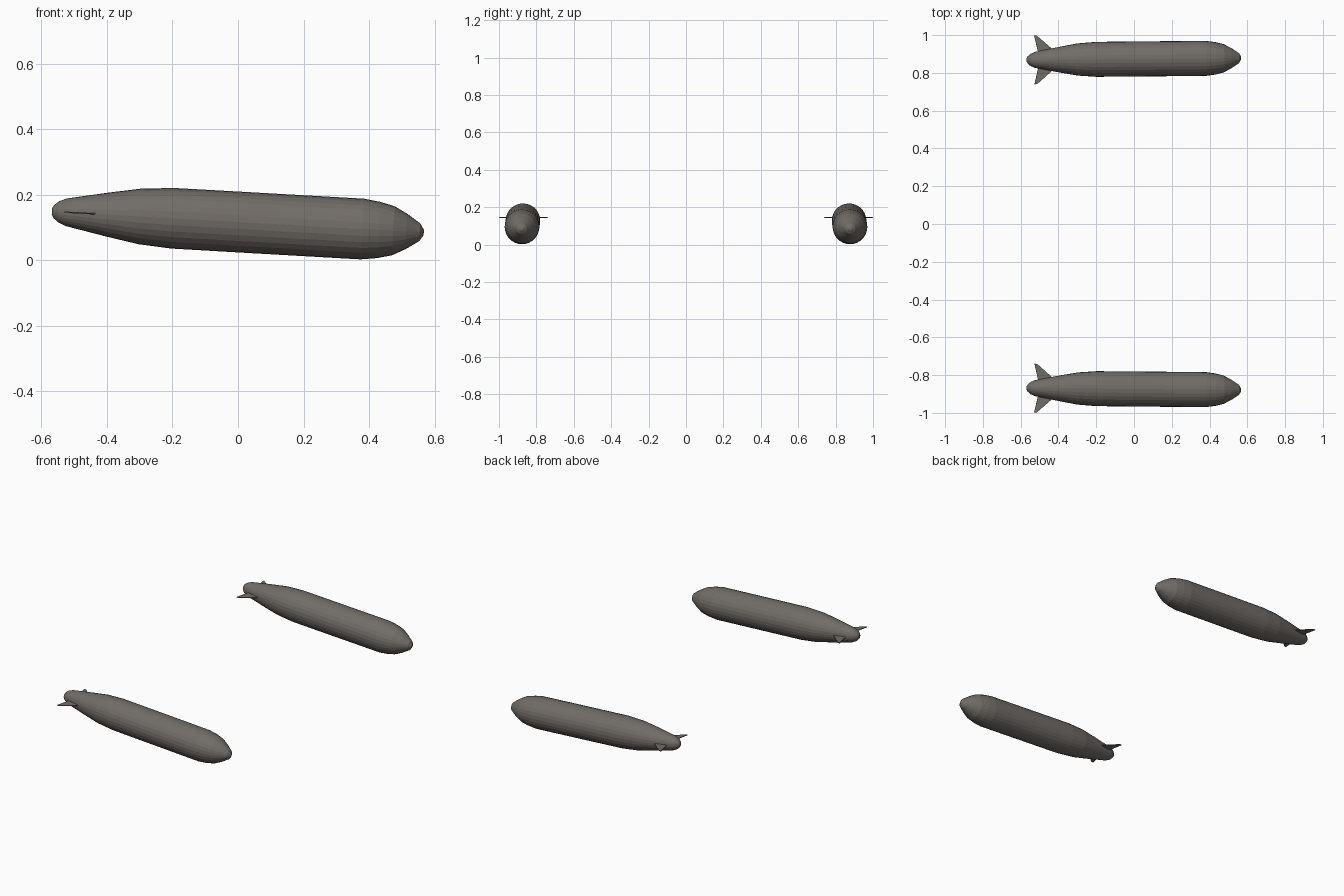
import bpy, bmesh, math
from mathutils import Matrix, Vector

if "Cube" in bpy.data.objects:
    bpy.data.objects.remove(bpy.data.objects["Cube"])

SIDES = 28
# (distance along axis, radius), tail to nose
PROFILE = [(-0.569, 0.010), (-0.563, 0.020), (-0.549, 0.032), (-0.526, 0.042),
           (-0.40, 0.067), (-0.30, 0.085), (-0.20, 0.0925), (0.0, 0.0928),
           (0.38, 0.0928), (0.43, 0.086), (0.475, 0.075), (0.515, 0.054),
           (0.556, 0.027), (0.568, 0.008)]

metal = bpy.data.materials.new("dark_warm_grey")
metal.diffuse_color = (0.165, 0.150, 0.136, 1)
metal.use_nodes = True
metal.node_tree.nodes["Principled BSDF"].inputs["Base Color"].default_value = metal.diffuse_color


def make_object(name, bm, matrix):
    bmesh.ops.recalc_face_normals(bm, faces=bm.faces)
    mesh = bpy.data.meshes.new(name)
    bm.to_mesh(mesh)
    bm.free()
    mesh.transform(matrix)
    mesh.materials.append(metal)
    obj = bpy.data.objects.new(name, mesh)
    bpy.context.collection.objects.link(obj)
    return obj


def tank_body(name, matrix):
    # Lathed body with closed ends
    bm = bmesh.new()
    rings = []
    for x, r in PROFILE:
        rings.append([bm.verts.new((x, r * math.cos(2 * math.pi * i / SIDES),
                                    r * math.sin(2 * math.pi * i / SIDES)))
                      for i in range(SIDES)])
    for a, b in zip(rings, rings[1:]):
        for i in range(SIDES):
            j = (i + 1) % SIDES
            bm.faces.new((a[i], a[j], b[j], b[i]))
    bm.faces.new(rings[0])
    bm.faces.new(rings[-1])
    obj = make_object(name, bm, matrix)
    for p in obj.data.polygons:
        p.use_smooth = False


def tail_fin(name, matrix, side):
    # Thin swept plate rooted inside the tail
    outline = [(-0.425, 0.050), (-0.514, 0.128), (-0.529, 0.130), (-0.505, 0.025), (-0.425, 0.025)]
    bm = bmesh.new()
    face = bm.faces.new([bm.verts.new((x, side * y, -0.002)) for x, y in outline])
    ext = bmesh.ops.extrude_face_region(bm, geom=[face])
    bmesh.ops.translate(bm, vec=(0, 0, 0.004),
                        verts=[v for v in ext["geom"] if isinstance(v, bmesh.types.BMVert)])
    make_object(name, bm, matrix)


# Two nose-down tanks, very slightly toed outwards
for label, s in (("left", 1), ("right", -1)):
    m = (Matrix.Translation(Vector((0, s * 0.8735, 0.1167)))
         @ Matrix.Rotation(s * math.radians(0.5), 4, 'Z')
         @ Matrix.Rotation(math.radians(3.25), 4, 'Y'))
    tank_body(label + "_tank_body", m)
    for fin, d in (("outer", s), ("inner", -s)):
        tail_fin(f"{label}_tank_{fin}_fin", m, d)
